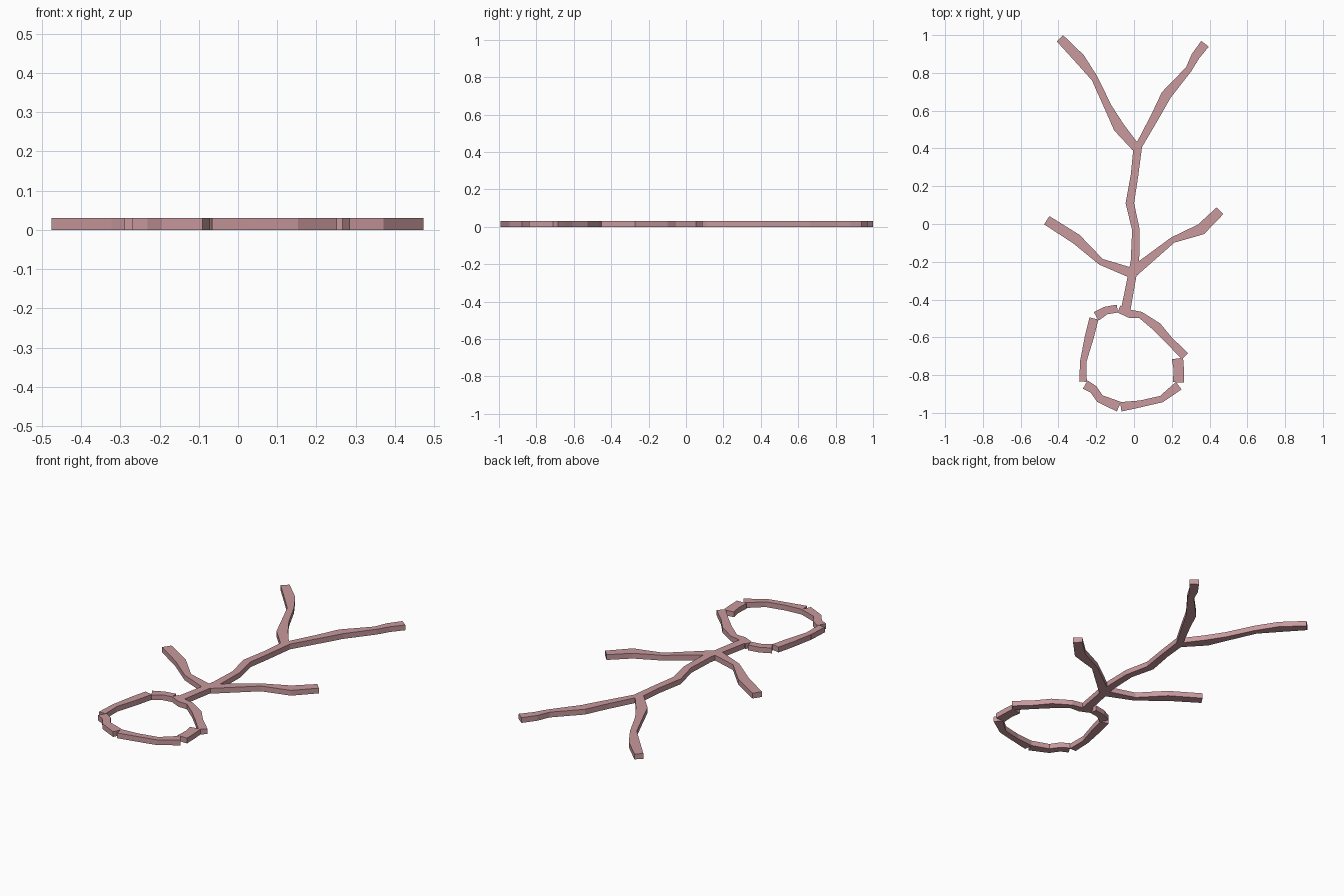
import bpy
from mathutils import Vector

T = 0.03  # slab thickness
mat = bpy.data.materials.new("dusty_pink")
mat.diffuse_color = (0.58, 0.32, 0.34, 1)


def ribbon(name, pts):
    """Flat slab along a centre line of (x, y, width) points, mitred at bends."""
    c = [Vector(p[:2]) for p in pts]
    n = len(c)
    left, right = [], []
    for i in range(n):
        a = (c[i] - c[i - 1]).normalized() if i > 0 else None
        b = (c[i + 1] - c[i]).normalized() if i < n - 1 else None
        d = ((a or b) + (b or a)).normalized()
        off = Vector((-d.y, d.x)) * pts[i][2] / 2
        left.append(c[i] + off)
        right.append(c[i] - off)
    ring = right + left[::-1]
    m = len(ring)
    verts = [(p.x, p.y, z) for z in (0, T) for p in ring]
    faces = []
    for i in range(n - 1):
        q = (i, i + 1, m - 2 - i, m - 1 - i)
        faces += [tuple(k + m for k in q), q[::-1]]
    faces += [(i, (i + 1) % m, (i + 1) % m + m, i + m) for i in range(m)]
    me = bpy.data.meshes.new(name)
    me.from_pydata(verts, [], faces)
    me.materials.append(mat)
    ob = bpy.data.objects.new(name, me)
    bpy.context.collection.objects.link(ob)
    return ob


# Spine with neck
ribbon("spine", [(-.045, -.46, .05), (-.01, -.275, .045), (.005, -.2, .045), (.01, -.03, .04),
                 (-.022, .11, .045), (.003, .26, .04), (.02, .41, .045)])

# Arms
ribbon("left_arm", [(-.462, .02, .052), (-.305, -.08, .056), (-.175, -.2, .035), (-.005, -.262, .055)])
ribbon("right_arm", [(.455, .07, .05), (.355, -.028, .06), (.205, -.085, .032), (0, -.25, .055)])

# Legs
ribbon("left_leg", [(.01, .405, .045), (-.08, .512, .06), (-.138, .62, .04), (-.208, .77, .035),
                    (-.287, .875, .057), (-.392, .983, .047)])
ribbon("right_leg", [(.018, .4, .035), (.112, .57, .045), (.17, .682, .055), (.29, .82, .035),
                     (.325, .888, .045), (.376, .954, .05)])

# Head outline, a broken ring of short strokes
head = [
    [(-.08, -.45, .04), (-.022, -.475, .044), (.035, -.482, .036), (.122, -.545, .05),
     (.19, -.62, .04), (.235, -.665, .045), (.27, -.7, .045)],
    [(.23, -.712, .06), (.237, -.77, .055), (.236, -.838, .06)],
    [(.237, -.856, .05), (.145, -.927, .036), (.035, -.952, .036), (-.07, -.968, .05)],
    [(-.08, -.967, .055), (-.18, -.925, .045), (-.215, -.875, .045), (-.258, -.85, .05)],
    [(-.27, -.835, .04), (-.268, -.72, .034)],
    [(-.268, -.725, .034), (-.237, -.6, .048), (-.212, -.5, .048)],
    [(-.2, -.489, .052), (-.148, -.458, .042), (-.088, -.448, .042)],
]
for i, pts in enumerate(head):
    ribbon(f"head_stroke_{i + 1}", pts)
